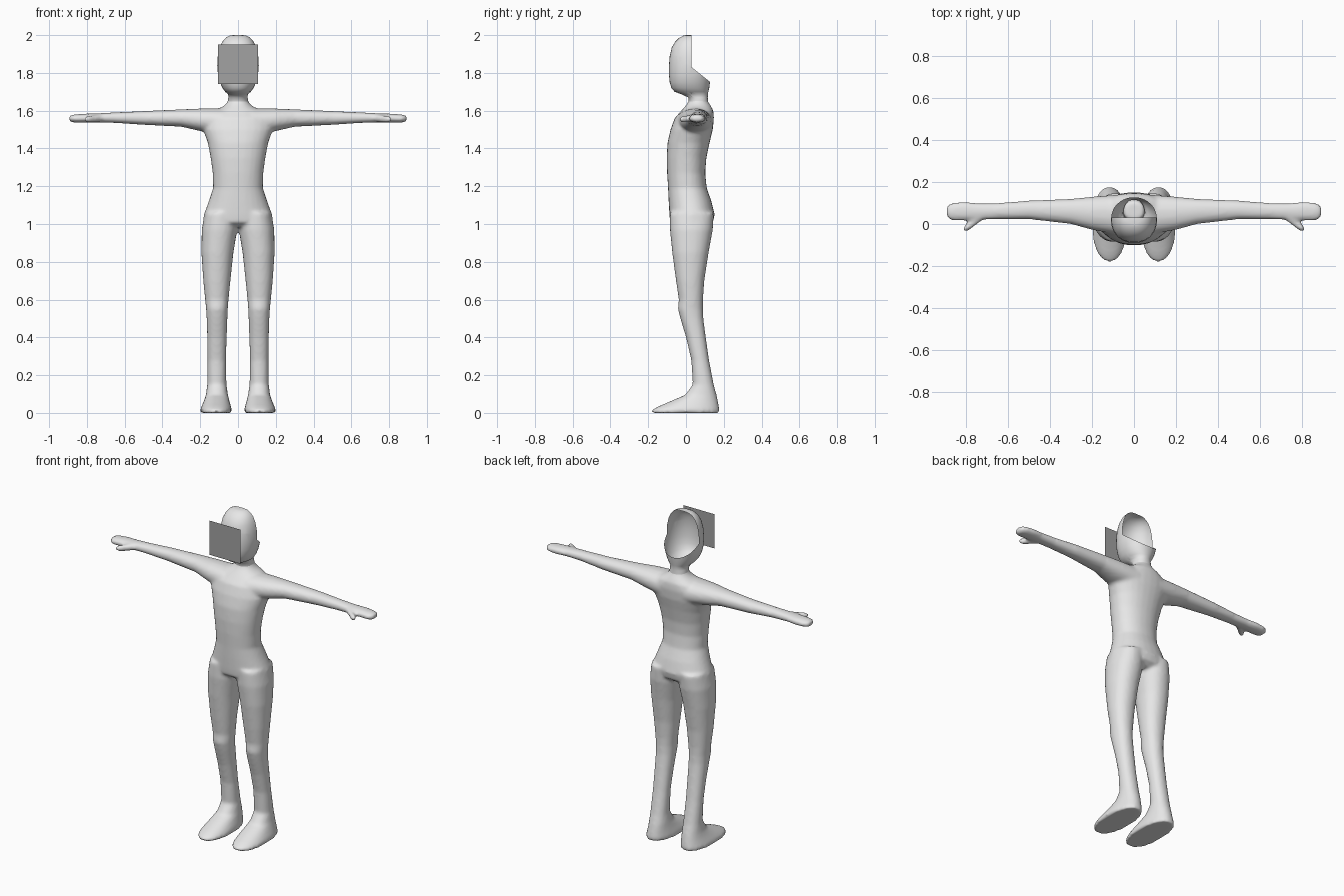
import bpy, bmesh, math
from mathutils import Vector


def material(name, v):
    m = bpy.data.materials.new(name)
    m.diffuse_color = (v, v, v, 1)
    return m


BODY = material("body grey", 0.8)
DARK = material("face plate dark grey", 0.36)


def finish(bm, name, mat):
    me = bpy.data.meshes.new(name)
    bm.to_mesh(me)
    bm.free()
    me.materials.append(mat)
    ob = bpy.data.objects.new(name, me)
    bpy.context.collection.objects.link(ob)
    return ob


def loft(bm, rings, axis, side=1, n=28, power=0.92):
    """Skin oval rings (pos, a0, a1, b0, b1) along 'z' (a=x, b=y) or 'x' (a=y, b=z)."""
    loops = []
    for pos, a0, a1, b0, b1 in rings:
        loop = []
        for i in range(n):
            t = 2 * math.pi * i / n
            c, s = math.cos(t), math.sin(t)
            a = (a0 + a1) / 2 + (a1 - a0) / 2 * math.copysign(abs(c) ** power, c)
            b = (b0 + b1) / 2 + (b1 - b0) / 2 * math.copysign(abs(s) ** power, s)
            p = (a * side, b, pos) if axis == 'z' else (pos * side, a, b)
            loop.append(bm.verts.new(p))
        loops.append(loop)
    faces = [bm.faces.new(loops[0]), bm.faces.new(loops[-1])]
    for lo, hi in zip(loops, loops[1:]):
        for i in range(n):
            j = (i + 1) % n
            faces.append(bm.faces.new((lo[i], lo[j], hi[j], hi[i])))
    bmesh.ops.recalc_face_normals(bm, faces=faces)


def centred(rows):
    return [(z, -w, w, f, b) for z, w, f, b in rows]


# Torso with the base of the neck: height, half width, front y, back y
TORSO = centred([
    (0.985, 0.15, -0.05, 0.11), (1.01, 0.186, -0.084, 0.143), (1.05, 0.181, -0.088, 0.152),
    (1.12, 0.155, -0.092, 0.135), (1.19, 0.132, -0.095, 0.11), (1.27, 0.134, -0.1, 0.102),
    (1.35, 0.145, -0.102, 0.108), (1.43, 0.16, -0.098, 0.125), (1.5, 0.185, -0.082, 0.142),
    (1.56, 0.185, -0.06, 0.148), (1.6, 0.125, -0.025, 0.145), (1.625, 0.075, -0.003, 0.132),
    (1.645, 0.055, 0.012, 0.118), (1.675, 0.047, 0.018, 0.108)])

# Leg and foot: height, inner x, outer x, front y, back y
LEG = [
    (1.06, 0.01, 0.176, -0.085, 0.148), (0.97, 0.004, 0.192, -0.085, 0.142),
    (0.85, 0.024, 0.194, -0.073, 0.12), (0.7, 0.04, 0.184, -0.053, 0.097),
    (0.6, 0.05, 0.174, -0.038, 0.09), (0.55, 0.054, 0.169, -0.043, 0.09),
    (0.5, 0.056, 0.166, -0.03, 0.092), (0.4, 0.06, 0.163, 0.0, 0.105),
    (0.28, 0.063, 0.161, 0.028, 0.122), (0.15, 0.061, 0.163, 0.036, 0.147),
    (0.095, 0.053, 0.17, -0.005, 0.162), (0.065, 0.046, 0.18, -0.075, 0.169),
    (0.035, 0.037, 0.193, -0.145, 0.174), (0.015, 0.032, 0.201, -0.182, 0.178),
    (0.0, 0.034, 0.199, -0.18, 0.177)]

# Arm and hand: x, front y, back y, bottom z, top z
ARM = [
    (0.08, -0.05, 0.14, 1.47, 1.612), (0.2, -0.028, 0.13, 1.492, 1.611),
    (0.3, 0.0, 0.12, 1.515, 1.607), (0.5, 0.023, 0.112, 1.525, 1.598),
    (0.65, 0.023, 0.1, 1.535, 1.591), (0.75, 0.018, 0.1, 1.538, 1.586),
    (0.81, 0.016, 0.106, 1.537, 1.584), (0.865, 0.016, 0.102, 1.537, 1.58),
    (0.885, 0.025, 0.093, 1.54, 1.577), (0.893, 0.04, 0.08, 1.546, 1.571)]

THUMB = [
    (0.72, 0.02, 0.06, 1.542, 1.582), (0.755, -0.005, 0.042, 1.538, 1.578),
    (0.785, -0.03, 0.014, 1.536, 1.572), (0.806, -0.037, -0.005, 1.538, 1.57),
    (0.812, -0.032, -0.012, 1.545, 1.565)]

# Body: torso, legs and arms fused into one smooth skin
bm = bmesh.new()
loft(bm, TORSO, 'z')
for side in (-1, 1):
    loft(bm, LEG, 'z', side)
    loft(bm, ARM, 'x', side)
    loft(bm, THUMB, 'x', side, n=14)
body = finish(bm, "body", BODY)
fuse = body.modifiers.new("fuse", 'REMESH')
fuse.mode = 'VOXEL'
fuse.voxel_size = 0.01
fuse.use_smooth_shade = True
soften = body.modifiers.new("soften", 'SMOOTH')
soften.factor = 0.5
soften.iterations = 5

# Head: neck and skull, then the back of the skull is cut away as a hollow shell
HEAD = centred([
    (1.64, 0.055, 0.012, 0.118), (1.67, 0.051, 0.012, 0.115), (1.687, 0.052, -0.025, 0.116),
    (1.7, 0.068, -0.06, 0.118), (1.72, 0.082, -0.077, 0.123), (1.75, 0.096, -0.086, 0.127),
    (1.79, 0.106, -0.09, 0.133), (1.84, 0.11, -0.09, 0.138), (1.89, 0.107, -0.086, 0.138),
    (1.935, 0.097, -0.075, 0.125), (1.965, 0.083, -0.057, 0.105), (1.985, 0.066, -0.037, 0.08),
    (1.997, 0.045, -0.014, 0.055), (2.0, 0.025, 0.0, 0.04)])
bm = bmesh.new()
loft(bm, HEAD, 'z', n=36)
EDGE = Vector((0, 0.03, 1.83))       # corner of the opening in side view
SLOPE = Vector((0, 0.8, 1.0))        # sloping lower rim down to the nape
for normal in (Vector((0, 1, 0)), SLOPE.normalized()):
    bmesh.ops.bisect_plane(bm, geom=bm.verts[:] + bm.edges[:] + bm.faces[:],
                           plane_co=EDGE, plane_no=normal)
gone = []
for f in bm.faces:
    d = f.calc_center_median() - EDGE
    if (d.y > 0 and d.dot(SLOPE) > 0) or f.calc_center_median().z < 1.6401:
        gone.append(f)
bmesh.ops.delete(bm, geom=gone, context='FACES')
for f in bm.faces:
    f.smooth = True
finish(bm, "head_shell", BODY)

# Flat face plate floating just in front of the head
bm = bmesh.new()
bm.faces.new([bm.verts.new((x, -0.125, z)) for x, z in
              ((-0.105, 1.74), (0.105, 1.74), (0.105, 1.95), (-0.105, 1.95))])
finish(bm, "face_plate", DARK)
